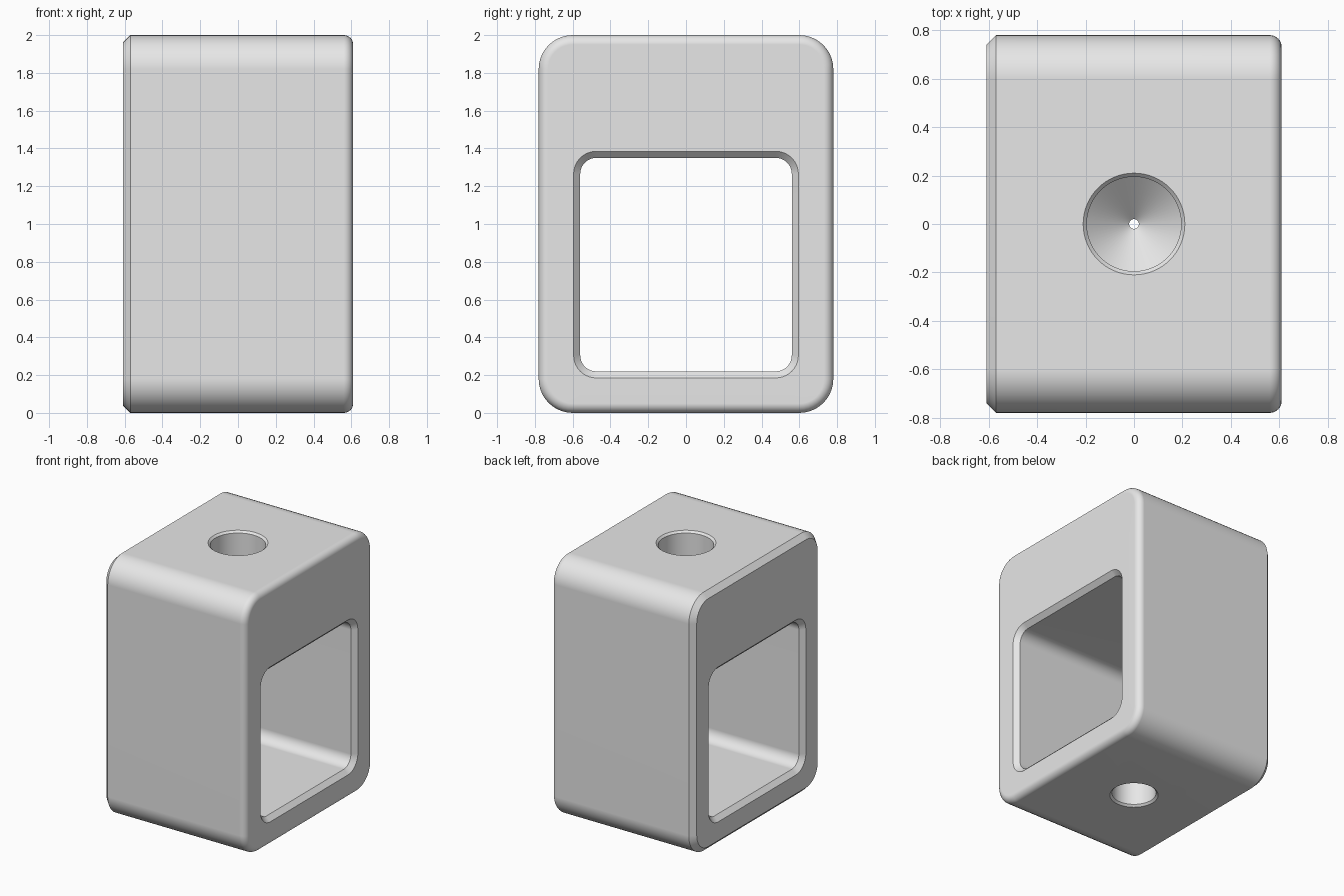
import bpy
import bmesh
from math import sin, cos, pi, radians

cube = bpy.data.objects.get("Cube")
if cube:
    bpy.data.objects.remove(cube, do_unlink=True)

SEG = 10  # steps per rounded corner
HALF_X = 0.61


def material(name, value):
    mat = bpy.data.materials.new(name)
    mat.use_nodes = True
    color = (value, value, value, 1)
    mat.diffuse_color = color
    mat.node_tree.nodes["Principled BSDF"].inputs["Base Color"].default_value = color
    return mat


def make_object(name, bm):
    bmesh.ops.recalc_face_normals(bm, faces=bm.faces)
    mesh = bpy.data.meshes.new(name)
    bm.to_mesh(mesh)
    bm.free()
    obj = bpy.data.objects.new(name, mesh)
    bpy.context.collection.objects.link(obj)
    return obj


def rounded_ring(bm, x, half_y, half_z, mid_z, radius):
    """Rounded rectangle of vertices in the plane at x."""
    ring = []
    corners = [(1, 1), (-1, 1), (-1, -1), (1, -1)]
    for i, (sy, sz) in enumerate(corners):
        for k in range(SEG + 1):
            a = (i + k / SEG) * pi / 2
            y = sy * (half_y - radius) + radius * cos(a)
            z = mid_z + sz * (half_z - radius) + radius * sin(a)
            ring.append(bm.verts.new((x, y, z)))
    return ring


def bridge(bm, a, b):
    n = len(a)
    for i in range(n):
        j = (i + 1) % n
        bm.faces.new((a[i], a[j], b[j], b[i]))


# Block: rings run along the outside, then back through the window
bm = bmesh.new()
chamfer, fillet, lip = 0.04, 0.05, 0.035
outer = [(-HALF_X, chamfer), (-HALF_X + chamfer, 0)]
for k in range(9):
    a = k / 8 * pi / 2
    outer.append((HALF_X - fillet + fillet * sin(a), fillet * (1 - cos(a))))
window = [(HALF_X, lip), (HALF_X - lip, 0), (lip - HALF_X, 0), (-HALF_X, lip)]

rings = [rounded_ring(bm, x, 0.78 - d, 1 - d, 1, 0.18 - d) for x, d in outer]
rings += [rounded_ring(bm, x, 0.56 + d, 0.565 + d, 0.785, 0.085 + d) for x, d in window]
for i, ring in enumerate(rings):
    bridge(bm, ring, rings[(i + 1) % len(rings)])
block = make_object("window_block", bm)

# Hole cutter: turned profile with a chamfered mouth, conical seat and pilot hole
bm = bmesh.new()
profile = [(0.22, 2.01), (0.195, 1.985), (0.195, 1.51), (0.02, 1.36),
           (0.02, 1.0), (0.155, 0.9), (0.155, 0.015), (0.18, -0.01)]
SIDES = 64
rings = [[bm.verts.new((r * cos(2 * pi * i / SIDES), r * sin(2 * pi * i / SIDES), z))
          for i in range(SIDES)] for r, z in profile]
for a, b in zip(rings, rings[1:]):
    bridge(bm, a, b)
bm.faces.new(rings[0])
bm.faces.new(rings[-1])
cutter = make_object("hole_cutter", bm)
cutter.hide_render = True

# Cut the holes, then drop the cutter
bpy.ops.object.select_all(action='DESELECT')
block.select_set(True)
bpy.context.view_layer.objects.active = block
cut = block.modifiers.new("holes", 'BOOLEAN')
cut.operation = 'DIFFERENCE'
cut.solver = 'EXACT'
cut.object = cutter
bpy.ops.object.modifier_apply(modifier=cut.name)
bpy.data.objects.remove(cutter, do_unlink=True)

# Finish
block.data.materials.clear()
block.data.materials.append(material("light_grey", 0.8))
for face in block.data.polygons:
    face.material_index = 0
bpy.ops.object.shade_smooth_by_angle(angle=radians(25))
weighted = block.modifiers.new("clean_normals", 'WEIGHTED_NORMAL')
weighted.keep_sharp = True
